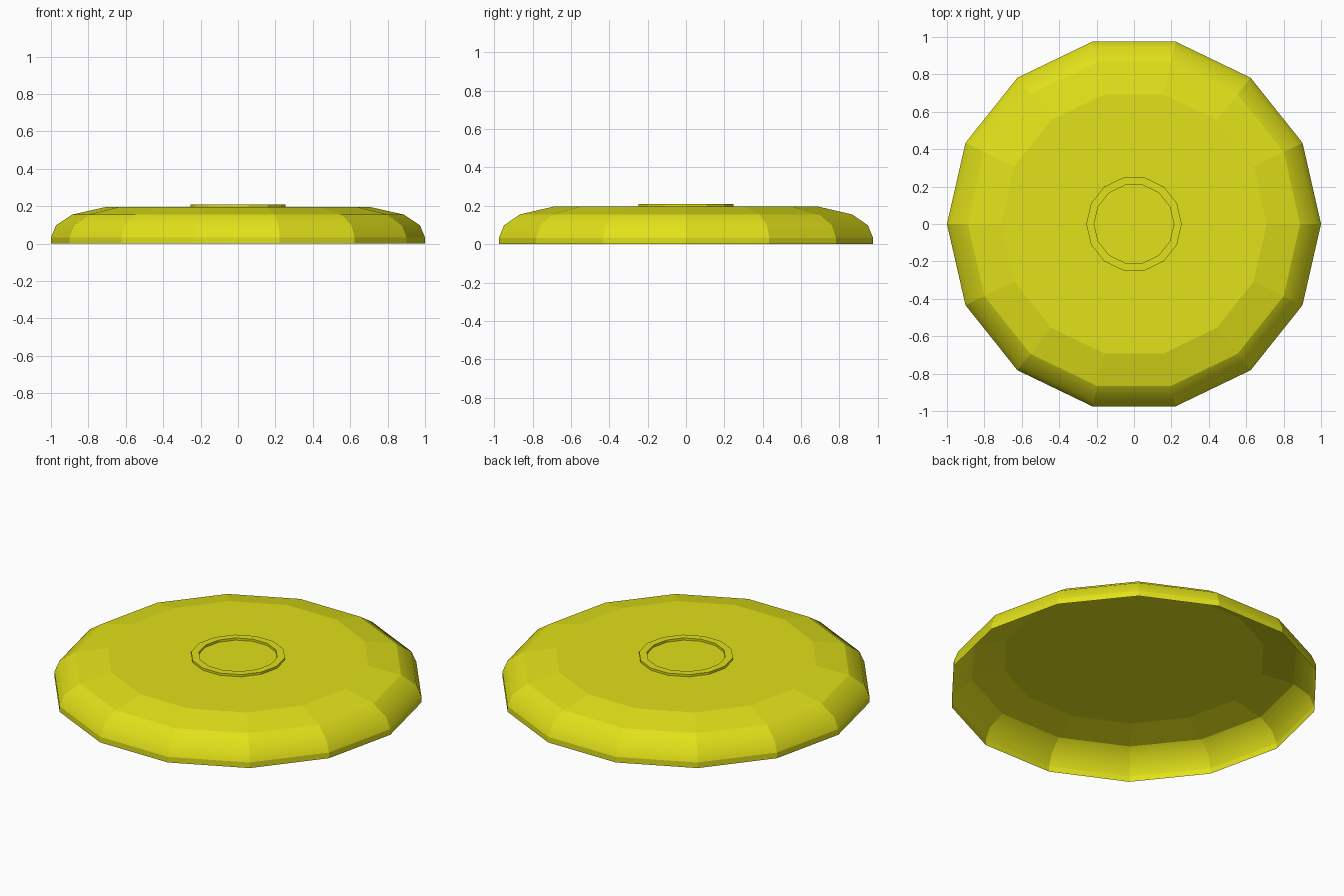
import bpy, bmesh, math

if "Cube" in bpy.data.objects:
    bpy.data.objects.remove(bpy.data.objects["Cube"])

SIDES = 14

mat = bpy.data.materials.new("yellow_plastic")
mat.diffuse_color = (0.75, 0.75, 0.01, 1)
mat.use_nodes = True
mat.node_tree.nodes["Principled BSDF"].inputs["Base Color"].default_value = mat.diffuse_color


def lathe(name, profile, cap=False, smooth_rings=()):
    """Sweep (radius, z) points around z; only listed rings are shaded smooth."""
    bm = bmesh.new()
    rings = []
    for r, z in profile:
        rings.append([bm.verts.new((r * math.cos(2 * math.pi * i / SIDES),
                                    r * math.sin(2 * math.pi * i / SIDES), z))
                      for i in range(SIDES)])
    for a, b in zip(rings, rings[1:]):
        for i in range(SIDES):
            j = (i + 1) % SIDES
            bm.faces.new((a[i], a[j], b[j], b[i]))
    if cap:
        bm.faces.new(rings[-1])
    soft = [set(rings[k]) for k in smooth_rings]
    for f in bm.faces:
        f.smooth = True
    for e in bm.edges:
        e.smooth = any(e.verts[0] in s and e.verts[1] in s for s in soft)
    mesh = bpy.data.meshes.new(name)
    bm.to_mesh(mesh)
    bm.free()
    mesh.materials.append(mat)
    obj = bpy.data.objects.new(name, mesh)
    bpy.context.collection.objects.link(obj)
    return obj


# Thin open-bottomed disc shell with rounded shoulder
lathe("disc_shell",
      [(1.0, 0.0), (1.0, 0.033), (0.973, 0.098), (0.888, 0.155), (0.71, 0.195)],
      cap=True, smooth_rings=(2,))

# Raised ring in the middle of the top
lathe("centre_ring",
      [(0.255, 0.195), (0.255, 0.208), (0.213, 0.208), (0.213, 0.195)])
